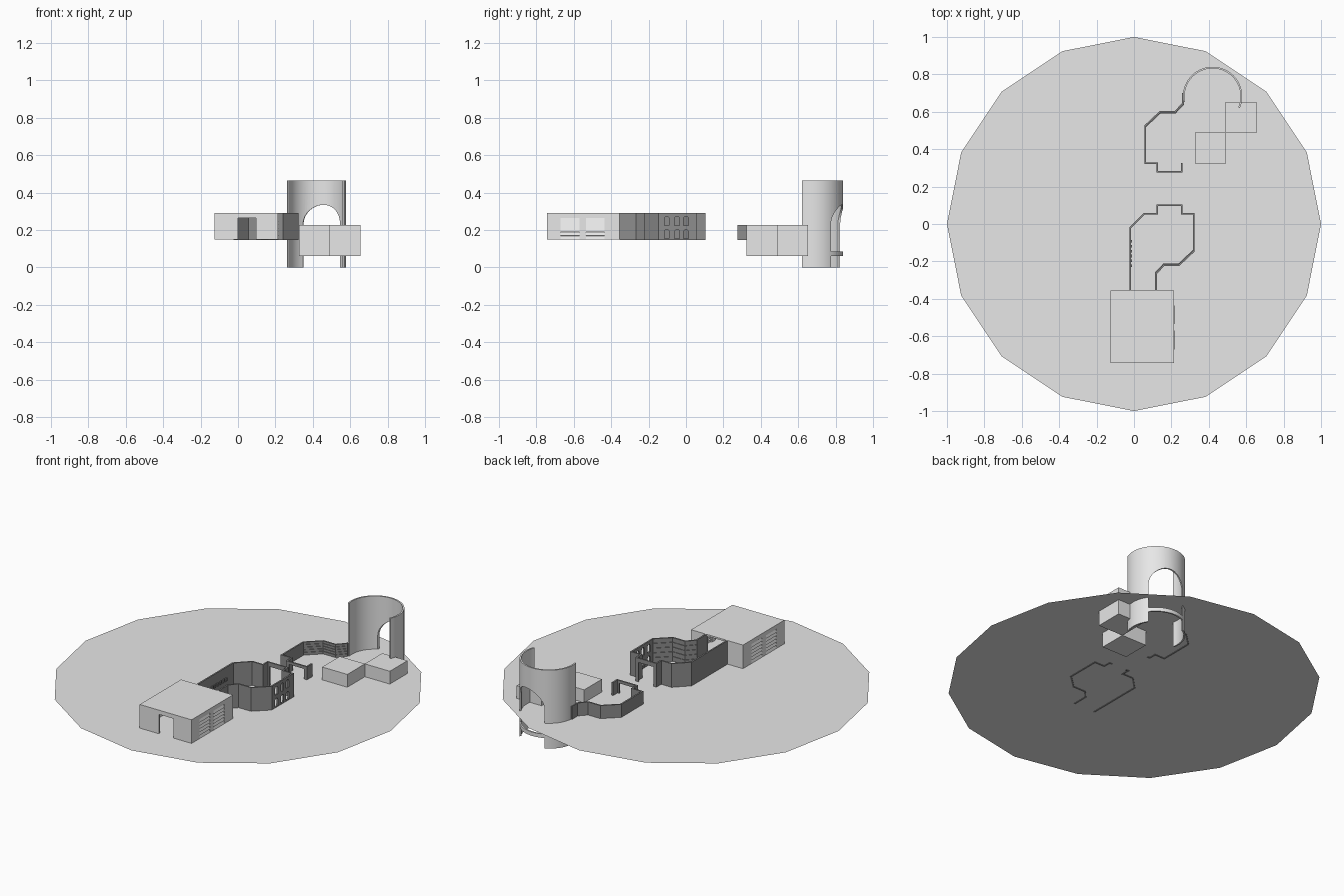
import bpy, bmesh, math
from mathutils import Matrix, Vector

cube = bpy.data.objects.get("Cube")
if cube:
    bpy.data.objects.remove(cube, do_unlink=True)


def material(name, value):
    m = bpy.data.materials.new(name)
    m.use_nodes = True
    colour = (value, value, value, 1)
    m.diffuse_color = colour
    m.node_tree.nodes["Principled BSDF"].inputs["Base Color"].default_value = colour
    return m


PALE = material("pale grey", 0.8)
DARK = material("dark grey", 0.27)
GROUND = 0.15


def finish(bm, name, mat):
    bmesh.ops.recalc_face_normals(bm, faces=bm.faces)
    mesh = bpy.data.meshes.new(name)
    bm.to_mesh(mesh)
    bm.free()
    ob = bpy.data.objects.new(name, mesh)
    bpy.context.collection.objects.link(ob)
    mesh.materials.append(mat)
    return ob


def box(bm, x0, x1, y0, y1, z0, z1):
    centre = Matrix.Translation(((x0 + x1) / 2, (y0 + y1) / 2, (z0 + z1) / 2))
    size = Matrix.Diagonal((x1 - x0, y1 - y0, z1 - z0, 1))
    bmesh.ops.create_cube(bm, size=1, matrix=centre @ size)


def offset(path, distance):
    """Shift an open plan path sideways with mitred corners."""
    pts = [Vector(p) for p in path]
    out = []
    for i, p in enumerate(pts):
        a = (p - pts[i - 1]).normalized() if i else (pts[1] - p).normalized()
        b = (pts[i + 1] - p).normalized() if i < len(pts) - 1 else a
        na, nb = Vector((-a.y, a.x)), Vector((-b.y, b.x))
        mitre = (na + nb).normalized()
        out.append(p + mitre * distance / mitre.dot(na))
    return out


def ribbon(bm, path, z0, z1, thick):
    """Upright wall following an open plan path."""
    left, right = offset(path, thick / 2), offset(path, -thick / 2)
    rings = [[bm.verts.new((p.x, p.y, z)) for p, z in
              ((l, z0), (r, z0), (r, z1), (l, z1))] for l, r in zip(left, right)]
    for a, b in zip(rings, rings[1:]):
        for k in range(4):
            j = (k + 1) % 4
            bm.faces.new((a[k], a[j], b[j], b[k]))
    bm.faces.new(rings[0])
    bm.faces.new(rings[-1][::-1])


def arch(bm, x, y, angle, width, z0, spring, depth):
    """Round-headed prism whose depth runs along the given plan angle."""
    r = width / 2
    outline = [(-r, z0), (r, z0)]
    outline += [(r * math.cos(i * math.pi / 16), spring + r * math.sin(i * math.pi / 16))
                for i in range(17)]
    run = Vector((math.cos(angle), math.sin(angle), 0))
    side = Vector((-run.y, run.x, 0))
    base = Vector((x, y, 0))
    rows = [[bm.verts.new(base + run * d + side * u + Vector((0, 0, z)))
             for u, z in outline] for d in (-depth / 2, depth / 2)]
    n = len(outline)
    for k in range(n):
        j = (k + 1) % n
        bm.faces.new((rows[0][k], rows[0][j], rows[1][j], rows[1][k]))
    bm.faces.new(rows[0])
    bm.faces.new(rows[1][::-1])


def cut(ob, bm):
    cutter = finish(bm, "cutter", PALE)
    cutter.hide_render = True
    mod = ob.modifiers.new("openings", "BOOLEAN")
    mod.operation, mod.solver, mod.object = "DIFFERENCE", "EXACT", cutter
    bpy.context.view_layer.objects.active = ob
    bpy.ops.object.modifier_apply(modifier=mod.name)
    bpy.data.objects.remove(cutter, do_unlink=True)


def smooth(ob):
    bpy.ops.object.select_all(action="DESELECT")
    ob.select_set(True)
    bpy.context.view_layer.objects.active = ob
    bpy.ops.object.shade_smooth_by_angle(angle=math.radians(30))


# Ground sheet
bm = bmesh.new()
bmesh.ops.create_circle(bm, cap_ends=True, segments=16, radius=1,
                        matrix=Matrix.Translation((0, 0, GROUND)))
ground = finish(bm, "ground_disc", PALE)
if ground.data.polygons[0].normal.z < 0:
    ground.data.flip_normals()

# Hall: hollow block with a door, shuttered openings and a way to the passage
X0, X1, Y0, Y1, ROOF = -0.125, 0.215, -0.742, -0.355, 0.29
WINDOWS = (-0.62, -0.485)
bm = bmesh.new()
box(bm, X0, X1, Y0, Y1, GROUND, ROOF)
hall = finish(bm, "hall", PALE)
bm = bmesh.new()
box(bm, X0 + 0.01, X1 - 0.01, Y0 + 0.01, Y1 - 0.01, 0.1, ROOF - 0.01)
cut(hall, bm)
bm = bmesh.new()
box(bm, 0, 0.097, Y0 - 0.03, Y0 + 0.03, 0.1, 0.265)
box(bm, -0.012, 0.11, Y1 - 0.03, Y1 + 0.03, 0.1, 0.28)
for y in WINDOWS:
    box(bm, X0 - 0.03, X1 + 0.03, y - 0.05, y + 0.05, 0.1, 0.265)
cut(hall, bm)

# Louvred shutters in the hall openings
bm = bmesh.new()
SLATS = 6
pitch = (0.265 - GROUND) / SLATS
for side, x in ((-1, X0 + 0.003), (1, X1 - 0.003)):
    for y in WINDOWS:
        for i in range(SLATS):
            place = Matrix.Translation((x, y, GROUND + pitch * (i + 0.5)))
            tilt = Matrix.Rotation(-side * 0.35, 4, "Y")
            size = Matrix.Diagonal((0.002, 0.1, pitch * 1.02, 1))
            bmesh.ops.create_cube(bm, size=1, matrix=place @ tilt @ size)
finish(bm, "hall_shutters", PALE)

# Passage plan; the far passage is its half-turn copy
bay = [(0.055, 0.055), (0.125, 0.055), (0.125, 0.1), (0.255, 0.1), (0.255, 0.055), (0.32, 0.055)]
curve = [(0.32, -0.145), (0.24, -0.22), (0.16, -0.22), (0.118, -0.265)]
near = [(-0.02, -0.355), (-0.02, -0.02)] + bay + curve + [(0.118, -0.355)]


def turned(path):
    return [(0.38 - x, 0.38 - y) for x, y in path]


def wall(name, path, top):
    bm = bmesh.new()
    ribbon(bm, path, GROUND - 0.003, top, 0.009)
    return finish(bm, name, DARK)


near_wall = wall("near_passage_wall", near, ROOF)
far_wall = wall("far_passage_wall", turned(bay[1:] + curve) + [(0.262, 0.7)], 0.227)

# Round-headed windows and the facing doorways
bm = bmesh.new()
for y in (-0.103, -0.048, 0.0):
    for z in (0.155, 0.225):
        arch(bm, 0.32, y, 0, 0.026, z, z + 0.035, 0.05)
box(bm, 0.14, 0.24, 0.08, 0.12, 0.1, 0.265)
cut(near_wall, bm)
bm = bmesh.new()
box(bm, 0.14, 0.24, 0.26, 0.30, 0.1, 0.21)
cut(far_wall, bm)

# Thin rails along the inner side of the curved walls
for name, path, top in (("near_rails", curve, ROOF), ("far_rails", turned(curve), 0.227)):
    bm = bmesh.new()
    inner = offset(path, -0.006)
    for i in range(1, 5):
        z = GROUND + (top - GROUND) * i / 5
        ribbon(bm, inner, z - 0.002, z + 0.002, 0.004)
    finish(bm, name, DARK)

# Row of small pegs on the long passage wall
bm = bmesh.new()
for i in range(6):
    y = -0.23 + i * 0.026
    box(bm, -0.018, -0.01, y, y + 0.014, 0.21, 0.23)
finish(bm, "wall_pegs", DARK)

# Open round tower with an arched opening and a curved sill
CX, CY, RADIUS = 0.42, 0.682, 0.154


def arc(start, end, steps):
    angles = [math.radians(start + (end - start) * i / steps) for i in range(steps + 1)]
    return [(CX + RADIUS * math.cos(a), CY + RADIUS * math.sin(a)) for a in angles]


bm = bmesh.new()
ribbon(bm, arc(-23, 191, 40), 0, 0.465, 0.009)
tower = finish(bm, "round_tower", PALE)
facing = math.radians(76)
bm = bmesh.new()
arch(bm, CX + RADIUS * math.cos(facing), CY + RADIUS * math.sin(facing),
     facing, 0.204, -0.1, 0.233, 0.2)
cut(tower, bm)
smooth(tower)
bm = bmesh.new()
ribbon(bm, arc(33, 119, 18), 0.062, 0.085, 0.009)
smooth(finish(bm, "tower_sill", PALE))

# Two stepped blocks beside the tower
for name, x, y in (("front_block", 0.326, 0.323), ("rear_block", 0.49, 0.487)):
    bm = bmesh.new()
    box(bm, x, x + 0.165, y, y + 0.165, 0.062, 0.226)
    finish(bm, name, PALE)
